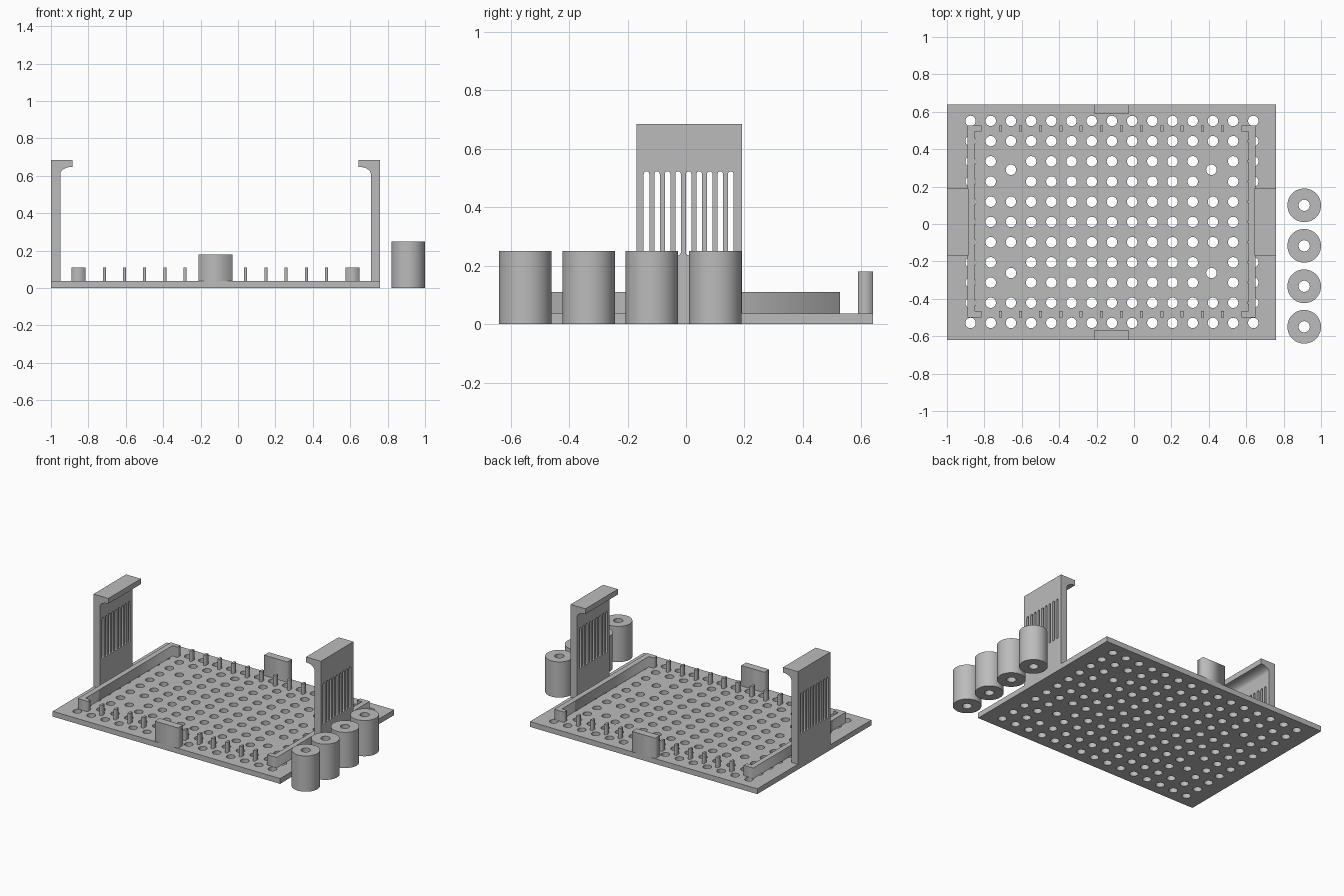
import bpy
import math
from mathutils import Matrix, Vector

cube = bpy.data.objects.get("Cube")
if cube:
    bpy.data.objects.remove(cube, do_unlink=True)

GREY = (0.5, 0.5, 0.5, 1)
grey = bpy.data.materials.new("plain grey")
grey.use_nodes = True
grey.diffuse_color = GREY
grey.node_tree.nodes["Principled BSDF"].inputs["Base Color"].default_value = GREY

MID = -0.12                      # centre line of the tray in x
TOP = 0.037                      # upper face of the plate
PITCH = 0.108                    # hole spacing


def box_loop(x0, x1, y0, y1):
    return [(x0, y0), (x1, y0), (x1, y1), (x0, y1)]


def arc(cx, cy, rx, ry, a0, a1, n):
    return [(cx + rx * math.cos(math.radians(a0 + (a1 - a0) * i / n)),
             cy + ry * math.sin(math.radians(a0 + (a1 - a0) * i / n)))
            for i in range(n + 1)]


def circle(cx, cy, r, n=24):
    return arc(cx, cy, r, r, 0, 360, n)[:-1]


def solid(name, loops, start, end, axis="z"):
    """Fill closed outlines (inner ones become holes) and extrude along an axis."""
    curve = bpy.data.curves.new(name, "CURVE")
    curve.dimensions = "2D"
    curve.fill_mode = "BOTH"
    curve.extrude = (end - start) / 2
    for loop in loops:
        spline = curve.splines.new("POLY")
        spline.points.add(len(loop) - 1)
        for point, (u, v) in zip(spline.points, loop):
            point.co = (u, v, 0, 1)
        spline.use_cyclic_u = True
    obj = bpy.data.objects.new(name, curve)
    bpy.context.collection.objects.link(obj)
    activate(obj)
    bpy.ops.object.convert(target="MESH")
    obj = bpy.context.object
    # z: outline in xy, y: outline in xz, x: outline in yz
    turn = {"z": Matrix.Identity(3),
            "y": Matrix(((1, 0, 0), (0, 0, -1), (0, 1, 0))),
            "x": Matrix(((0, 0, 1), (1, 0, 0), (0, 1, 0)))}[axis].to_4x4()
    mid = (start + end) / 2
    shift = Vector((mid if axis == "x" else 0, mid if axis == "y" else 0,
                    mid if axis == "z" else 0))
    obj.data.transform(Matrix.Translation(shift) @ turn)
    obj.data.materials.clear()
    obj.data.materials.append(grey)
    bpy.ops.object.mode_set(mode="EDIT")
    bpy.ops.mesh.select_all(action="SELECT")
    bpy.ops.mesh.remove_doubles(threshold=0.00005)
    bpy.ops.mesh.normals_make_consistent(inside=False)
    bpy.ops.object.mode_set(mode="OBJECT")
    return obj


def activate(obj):
    bpy.ops.object.select_all(action="DESELECT")
    obj.select_set(True)
    bpy.context.view_layer.objects.active = obj


def smooth(obj):
    activate(obj)
    bpy.ops.object.shade_smooth_by_angle(angle=math.radians(30))


def mirrored(loop, side):
    """Place an outline measured from the centre line on one side."""
    return [(MID + side * x, y) for x, y in loop]


# Perforated plate: a grid of holes, with four mounting holes between rows
holes = []
for col in range(15):
    for row in range(11):
        if col in (2, 12) and row in (2, 3, 7, 8):
            continue
        holes.append(circle(-0.874 + PITCH * col, 0.551 - PITCH * row, 0.028))
for x in (-0.658, 0.414):
    for y in (0.29, -0.262):
        holes.append(circle(x, y, 0.028))
plate = solid("perforated_plate", [box_loop(-1, 0.76, -0.62, 0.64)] + holes, 0, TOP)
smooth(plate)

# Side rails with inward end tabs, and slotted clips with a hooked top
for side, label in ((1, "left"), (-1, "right")):
    rail = [(0.77, -0.5), (0.77, 0.527), (0.695, 0.527), (0.695, 0.495),
            (0.733, 0.495), (0.733, -0.465), (0.695, -0.465), (0.695, -0.5)]
    solid(label + "_rail", [mirrored(rail, side)], TOP, 0.11)

    hook = [(0.83, TOP), (0.88, TOP), (0.88, 0.685), (0.765, 0.685)]
    hook += arc(0.765, 0.61, 0.065, 0.038, 90, 0, 10)
    clip = solid(label + "_clip", [mirrored(hook, side)], -0.169, 0.191, "y")

    slots = []
    for i in range(9):
        y = -0.135 + 0.036 * i
        slots.append(arc(y, 0.513, 0.0095, 0.0095, 0, 180, 8)
                     + arc(y, 0.245, 0.0095, 0.0095, 180, 360, 8))
    x = MID + side * 0.855
    cutter = solid("slot_cutter", slots, x - 0.05, x + 0.05, "x")
    cutter.hide_render = True
    cut = clip.modifiers.new("slots", "BOOLEAN")
    cut.operation = "DIFFERENCE"
    cut.solver = "EXACT"
    cut.object = cutter
    activate(clip)
    bpy.ops.object.modifier_apply(modifier=cut.name)
    bpy.data.objects.remove(cutter, do_unlink=True)
    smooth(clip)

# Rows of small pegs and one taller stop along the front and back edges
for label, peg_y, stop_y in (("front", (-0.5, -0.465), (-0.62, -0.567)),
                             ("back", (0.495, 0.527), (0.588, 0.64))):
    for i in range(12):
        x = -0.715 + PITCH * i
        solid(f"{label}_peg_{i + 1}", [box_loop(x - 0.008, x + 0.008, *peg_y)], TOP, 0.11)
    solid(label + "_stop", [box_loop(-0.21, -0.03, *stop_y)], TOP, 0.18)

# Loose spacers standing beside the plate
for i in range(4):
    y = 0.1 - 0.2165 * i
    spacer = solid(f"spacer_{i + 1}", [circle(0.91, y, 0.09, 48), circle(0.91, y, 0.03)], 0, 0.25)
    smooth(spacer)
